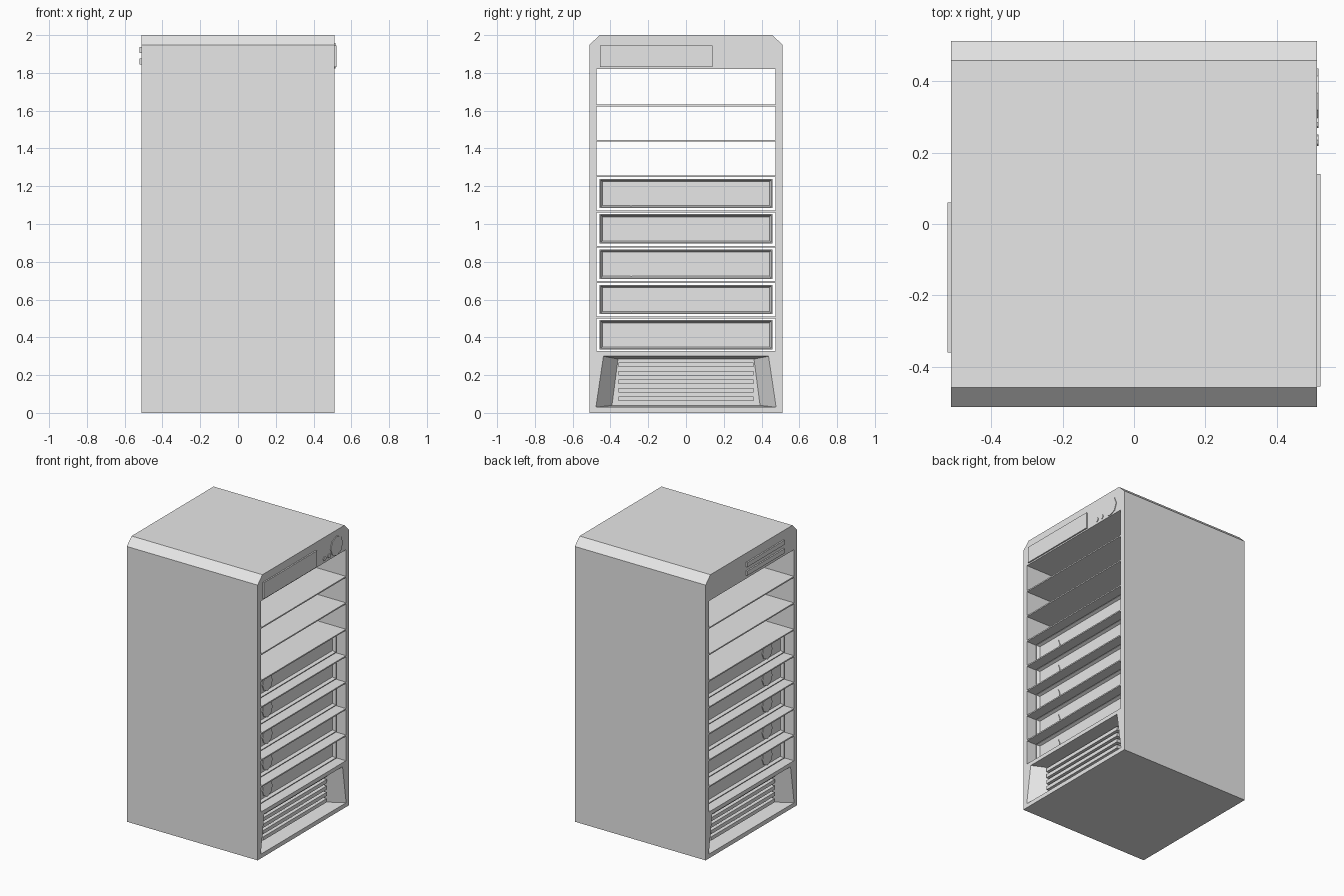
import bpy
import bmesh
import math
from mathutils import Matrix, Vector

if "Cube" in bpy.data.objects:
    bpy.data.objects.remove(bpy.data.objects["Cube"], do_unlink=True)

grey = bpy.data.materials.new("light_grey_metal")
grey.use_nodes = True
grey.diffuse_color = (0.8, 0.8, 0.8, 1)
grey.node_tree.nodes["Principled BSDF"].inputs["Base Color"].default_value = (0.8, 0.8, 0.8, 1)

HALF = 0.512        # half width of the cabinet
OPEN_Y = 0.475      # half width of the bay opening
PITCH = 0.187       # shelf spacing
BAY_LOW, BAY_TOP = 0.328, 1.82


def finish(name, bm):
    bmesh.ops.recalc_face_normals(bm, faces=bm.faces)
    mesh = bpy.data.meshes.new(name)
    bm.to_mesh(mesh)
    bm.free()
    obj = bpy.data.objects.new(name, mesh)
    bpy.context.collection.objects.link(obj)
    mesh.materials.append(grey)
    return obj


def box(name, x, y, z):
    """Box from (min, max) ranges."""
    bm = bmesh.new()
    bmesh.ops.create_cube(bm, size=1)
    for v in bm.verts:
        v.co = Vector([r[0] if c < 0 else r[1] for c, r in zip(v.co, (x, y, z))])
    return finish(name, bm)


def loft(name, sections):
    """Closed solid through rings of (x, [(y, z), ...])."""
    bm = bmesh.new()
    rings = [[bm.verts.new((x, y, z)) for y, z in pts] for x, pts in sections]
    for a, b in zip(rings, rings[1:]):
        for i in range(len(a)):
            j = (i + 1) % len(a)
            bm.faces.new((a[i], a[j], b[j], b[i]))
    bm.faces.new(rings[0])
    bm.faces.new(rings[-1])
    return finish(name, bm)


def disc(name, x0, x1, y, z, radius, sides=8):
    """Short cylinder lying along x."""
    bm = bmesh.new()
    turn = Matrix.Translation(((x0 + x1) / 2, y, z)) @ Matrix.Rotation(math.pi / 2, 4, "Y")
    bmesh.ops.create_cone(bm, cap_ends=True, segments=sides, radius1=radius,
                          radius2=radius, depth=abs(x1 - x0), matrix=turn)
    return finish(name, bm)


def trapezoid(low_y, low_z, high_y, high_z):
    return [(-low_y, low_z), (low_y, low_z), (high_y, high_z), (-high_y, high_z)]


def cut(target, cutters):
    for c in cutters:
        mod = target.modifiers.new("cut", "BOOLEAN")
        mod.operation = "DIFFERENCE"
        mod.solver = "EXACT"
        mod.object = c
        c.hide_render = True
        c.hide_set(True)
    bpy.context.view_layer.update()
    evaluated = target.evaluated_get(bpy.context.evaluated_depsgraph_get())
    mesh = bpy.data.meshes.new_from_object(evaluated)
    target.modifiers.clear()
    target.data = mesh
    for c in cutters:
        bpy.data.objects.remove(c, do_unlink=True)


# Cabinet shell with chamfered top edges
outline = [(-HALF, 0), (HALF, 0), (HALF, 1.947), (0.458, 2), (-0.458, 2), (-HALF, 1.947)]
cabinet = loft("cabinet_shell", [(-HALF, outline), (HALF, outline)])

# Through bay and the tapered vent recess on each side
cutters = [box("bay_cutter", (-1, 1), (-OPEN_Y, OPEN_Y), (BAY_LOW, BAY_TOP))]
mouth = trapezoid(0.477, 0.03, 0.437, 0.3)
throat = trapezoid(0.392, 0.04, 0.36, 0.285)
for s in (-1, 1):
    cutters.append(loft("vent_cutter", [(s * 0.6, mouth), (s * HALF, mouth), (s * 0.41, throat)]))
cut(cabinet, cutters)

# Shelves across the bay
for i in range(7):
    top = BAY_LOW + PITCH * (i + 1) - 0.005
    box("shelf", (-HALF, HALF), (-OPEN_Y, OPEN_Y), (top - 0.009, top))

# Rack drawers: blocks with a tapered recess and a round knob on both ends
for i in range(5):
    low = BAY_LOW + PITCH * i + 0.008
    high = low + 0.155
    drawer = box("rack_drawer", (-0.45, 0.45), (-0.457, 0.457), (low, high))
    rim = trapezoid(0.452, low + 0.005, 0.452, high - 0.005)
    floor = trapezoid(0.442, low + 0.014, 0.442, high - 0.014)
    cut(drawer, [loft("recess_cutter", [(s * 0.5, rim), (s * 0.45, rim), (s * 0.43, floor)])
                 for s in (-1, 1)])
    for s in (-1, 1):
        disc("drawer_knob", s * 0.425, s * 0.435, -0.29, (low + high) / 2 - 0.01, 0.056)

# Louvre slats in the vents
for s in (-1, 1):
    for i in range(5):
        z = 0.075 + 0.045 * i
        xs = sorted((s * 0.4, s * 0.445))
        box("vent_slat", xs, (-0.357, 0.357), (z - 0.013, z + 0.013))

# Control display, dial and buttons on the right side
box("control_display", (0.505, 0.522), (-0.455, 0.14), (1.83, 1.945))
disc("control_dial", 0.505, 0.517, 0.367, 1.89, 0.068)
for y in (0.235, 0.285):
    disc("control_button", 0.505, 0.517, y, 1.85, 0.016)

# Handle bars on the left side
for z in (1.86, 1.92):
    box("side_bar", (-0.522, -0.505), (-0.36, 0.06), (z - 0.016, z + 0.016))
